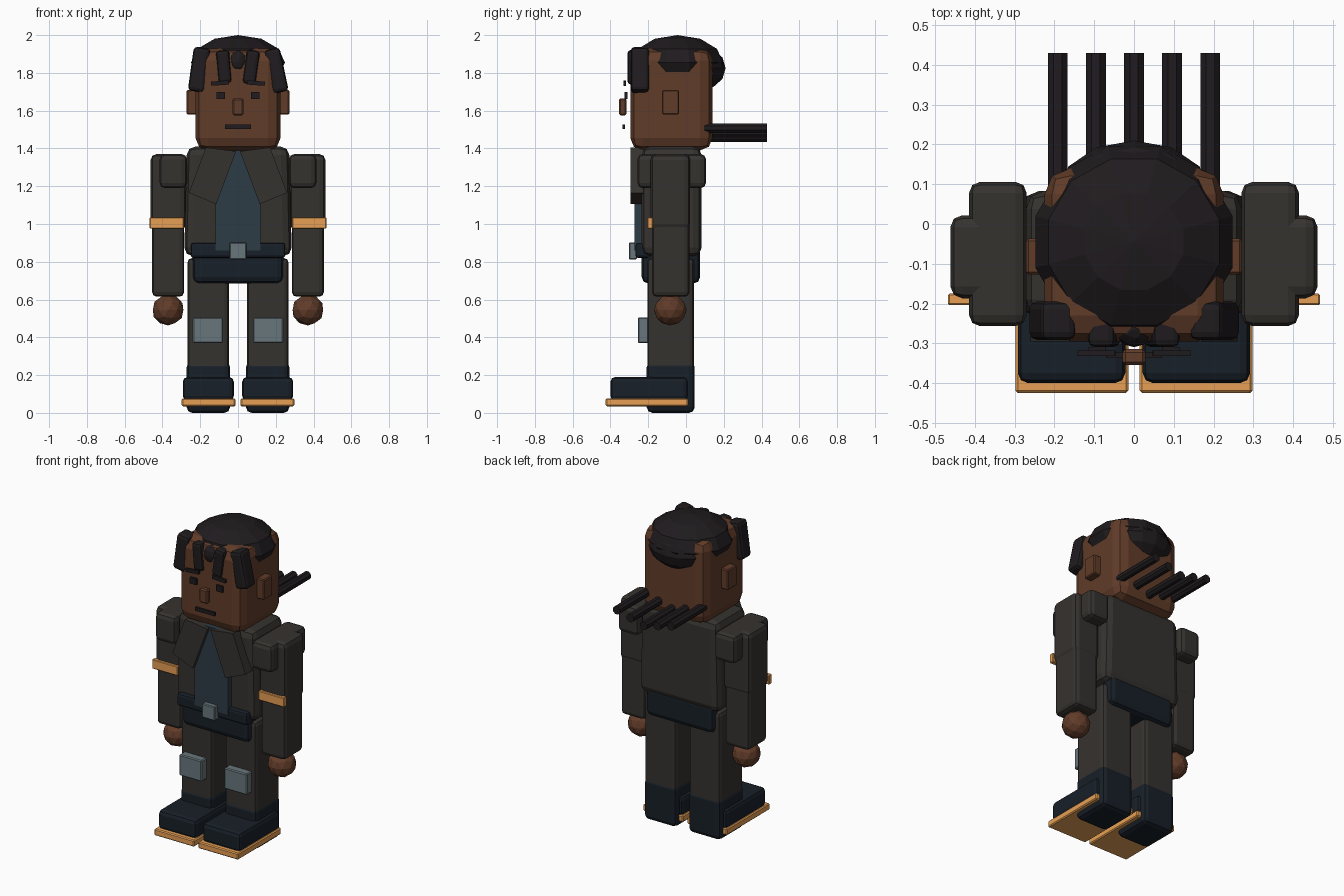
import bpy, bmesh
from math import radians
from mathutils import Matrix, Vector

if "Cube" in bpy.data.objects:
    bpy.data.objects.remove(bpy.data.objects["Cube"])


def mat(name, r, g, b):
    m = bpy.data.materials.new(name)
    m.diffuse_color = (r, g, b, 1)
    m.use_nodes = True
    m.node_tree.nodes["Principled BSDF"].inputs["Base Color"].default_value = m.diffuse_color
    return m


SKIN = mat("skin", 0.12, 0.045, 0.022)
HAIR = mat("hair", 0.014, 0.011, 0.013)
COAT = mat("coat", 0.036, 0.032, 0.028)
NAVY = mat("navy", 0.009, 0.014, 0.021)
TEAL = mat("teal", 0.026, 0.045, 0.06)
STEEL = mat("steel", 0.14, 0.18, 0.2)
TAN = mat("orange", 0.8, 0.35, 0.09)


def finish(name, bm, m, bevel=0, seg=2):
    bmesh.ops.recalc_face_normals(bm, faces=bm.faces)
    me = bpy.data.meshes.new(name)
    bm.to_mesh(me)
    bm.free()
    me.materials.append(m)
    ob = bpy.data.objects.new(name, me)
    bpy.context.collection.objects.link(ob)
    if bevel:
        mod = ob.modifiers.new("bevel", 'BEVEL')
        mod.width, mod.segments = bevel, seg
    return ob


def box(name, x, y, z, m, bevel=0, seg=2, tilt=0, taper=1):
    """Box from (min, max) ranges; tilt turns about y, taper scales the top."""
    bm = bmesh.new()
    bmesh.ops.create_cube(bm, size=1)
    for v in bm.verts:
        if v.co.z > 0:
            v.co.x *= taper
    c = Vector([(r[0] + r[1]) / 2 for r in (x, y, z)])
    s = [r[1] - r[0] for r in (x, y, z)]
    bm.transform(Matrix.Translation(c) @ Matrix.Rotation(radians(tilt), 4, 'Y')
                 @ Matrix.Diagonal((*s, 1)))
    return finish(name, bm, m, bevel, seg)


def pair(name, x, y, z, m, bevel=0, seg=2, tilt=0, taper=1):
    """Right-side box plus its mirror image."""
    box(name + "_a", x, y, z, m, bevel, seg, tilt, taper)
    box(name + "_b", (-x[1], -x[0]), y, z, m, bevel, seg, -tilt, taper)


def ball(name, c, r, m, ico=0, turn=0):
    bm = bmesh.new()
    if ico:
        bmesh.ops.create_icosphere(bm, subdivisions=ico, radius=1)
    else:
        bmesh.ops.create_uvsphere(bm, u_segments=12, v_segments=6, radius=1)
    bm.transform(Matrix.Translation(c) @ Matrix.Diagonal((*r, 1))
                 @ Matrix.Rotation(radians(turn), 4, 'Z'))
    return finish(name, bm, m)


def plate(name, pts, y0, y1, m):
    """Extrude a front-view outline from y0 to y1."""
    bm = bmesh.new()
    f = bm.faces.new([bm.verts.new((x, y0, z)) for x, z in pts])
    g = bmesh.ops.extrude_face_region(bm, geom=[f])["geom"]
    bmesh.ops.translate(bm, vec=(0, y1 - y0, 0),
                        verts=[v for v in g if isinstance(v, bmesh.types.BMVert)])
    return finish(name, bm, m)


# head and face
box("head", (-.225, .225), (-.295, .14), (1.39, 1.93), SKIN, .065)
pair("ear", (.215, .272), (-.127, -.037), (1.58, 1.71), SKIN, .006, 1)
box("nose", (-.029, .029), (-.355, -.315), (1.575, 1.665), SKIN, .008, 1)
pair("eye", (.07, .115), (-.325, -.31), (1.662, 1.7), HAIR)
pair("eyebrow", (.047, .142), (-.332, -.318), (1.735, 1.757), HAIR, tilt=4)
box("mouth", (-.07, .07), (-.337, -.323), (1.504, 1.527), HAIR)

# hair: cap, back volume, fringe locks
ball("hair_cap", (0, -.045, 1.855), (.257, .25, .145), HAIR, turn=15)
ball("hair_back", (0, .08, 1.825), (.19, .13, .115), HAIR)
box("side_lock_left", (-.25, -.16), (-.292, -.195), (1.7, 1.935), HAIR, .02, tilt=8)
box("side_lock_right", (.16, .245), (-.292, -.195), (1.695, 1.93), HAIR, .02, tilt=-12)
box("fringe_lock_left", (-.11, -.04), (-.31, -.21), (1.745, 1.92), HAIR, .018, tilt=-5)
box("fringe_lock_right", (.035, .105), (-.31, -.21), (1.74, 1.92), HAIR, .018, tilt=8)
ball("fringe_tuft", (0, -.265, 1.86), (.05, .045, .06), HAIR, 2)

# strands pointing backwards from the nape
for i in range(-2, 3):
    bm = bmesh.new()
    bmesh.ops.create_cone(bm, cap_ends=True, segments=8, radius1=.027,
                          radius2=.027, depth=.37)
    bm.transform(Matrix.Translation((i * .096, .245, 1.46 + abs(i) * .024))
                 @ Matrix.Rotation(radians(90), 4, 'X')
                 @ Matrix.Rotation(radians(22.5), 4, 'Z'))
    finish("nape_strand_%d" % (i + 3), bm, HAIR)

# coat, shirt and lapels
box("coat_body", (-.285, .285), (-.235, .083), (.83, 1.41), COAT, .045, taper=.95)
plate("shirt", [(-.05, 1.39), (-.12, 1.1), (-.12, .86), (.12, .86),
                (.12, 1.1), (.05, 1.39)], -.272, -.2, TEAL)
for s in (-1, 1):
    plate("lapel_%s" % ("left" if s < 0 else "right"),
          [(s * x, z) for x, z in [(.01, 1.385), (.17, 1.405), (.26, 1.165), (.115, 1.105)]],
          -.295, -.225, COAT)

# belt and hips
box("hips", (-.24, .24), (-.235, .075), (.685, .88), NAVY, .035)
box("belt", (-.25, .25), (-.268, -.19), (.82, .9), NAVY, .015)
box("buckle", (-.046, .046), (-.302, -.26), (.812, .902), STEEL, .005, 1)

# arms
pair("upper_arm", (.275, .462), (-.187, .022), (.97, 1.37), COAT, .03)
pair("forearm", (.285, .455), (-.18, .018), (.615, 1.05), COAT, .025)
pair("shoulder_pad", (.27, .415), (-.257, .106), (1.19, 1.37), COAT, .028)
pair("arm_band", (.287, .468), (-.204, -.175), (.975, 1.035), TAN, .004, 1)
for s in (-1, 1):
    ball("hand_%s" % ("left" if s < 0 else "right"), (s * .37, -.083, .545),
         (.085, .087, .082), SKIN, 2)

# legs and boots
pair("leg", (.047, .268), (-.205, .043), (.2, .82), COAT, .025)
pair("knee_pad", (.08, .24), (-.255, -.19), (.37, .505), STEEL, .006, 1)
pair("boot_shaft", (.042, .272), (-.208, .046), (.0, .272), NAVY, .03)
pair("boot_foot", (.022, .292), (-.4, .01), (.065, .19), NAVY, .025)
pair("boot_sole", (.014, .298), (-.425, .012), (.035, .077), TAN, .006, 1)
